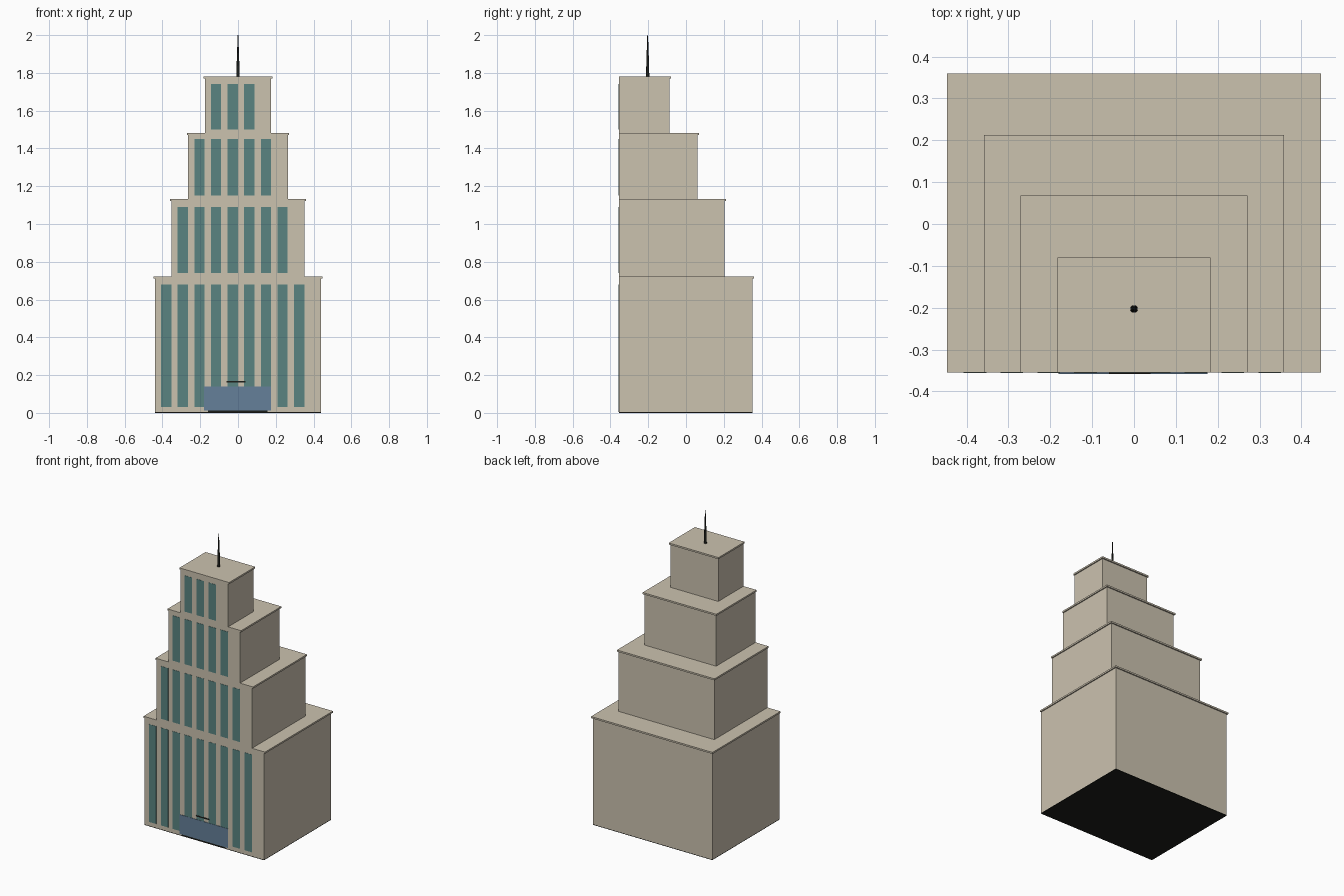
import bpy

if "Cube" in bpy.data.objects:
    bpy.data.objects.remove(bpy.data.objects["Cube"])

FRONT = -0.355


def material(name, rgb):
    m = bpy.data.materials.new(name)
    m.diffuse_color = (*rgb, 1)
    m.use_nodes = True
    m.node_tree.nodes["Principled BSDF"].inputs["Base Color"].default_value = m.diffuse_color
    return m


STONE = material("beige stone", (0.60, 0.54, 0.43))
GLASS = material("teal glass", (0.10, 0.23, 0.22))
BLUE = material("blue entrance", (0.13, 0.215, 0.32))
DARK = material("near black", (0.012, 0.013, 0.010))


def box(name, x0, x1, y0, y1, z0, z1, mat):
    bpy.ops.mesh.primitive_cube_add(
        size=1, location=((x0 + x1) / 2, (y0 + y1) / 2, (z0 + z1) / 2))
    ob = bpy.context.object
    ob.name = name
    ob.scale = (x1 - x0, y1 - y0, z1 - z0)
    bpy.ops.object.transform_apply(location=False, rotation=False, scale=True)
    ob.data.materials.append(mat)
    return ob


def cone(name, r0, r1, z0, z1):
    bpy.ops.mesh.primitive_cone_add(
        vertices=12, radius1=r0, radius2=r1, depth=z1 - z0,
        location=(0, -0.203, (z0 + z1) / 2))
    ob = bpy.context.object
    ob.name = name
    ob.data.materials.append(DARK)
    bpy.ops.object.shade_smooth_by_angle()


# Stepped tiers: half width, back y, bottom, roof top, window count, window bottom/top
tiers = [
    (0.440, 0.352, 0.004, 0.722, 9, 0.03, 0.68),
    (0.352, 0.205, 0.722, 1.132, 7, 0.74, 1.09),
    (0.264, 0.060, 1.132, 1.483, 5, 1.15, 1.45),
    (0.176, -0.088, 1.483, 1.780, 3, 1.50, 1.74),
]
for t, (w, back, z0, z1, count, g0, g1) in enumerate(tiers, 1):
    box(f"tier_{t}_body", -w, w, FRONT, back, z0, z1 - 0.011, STONE)
    # Roof slab overhanging the sides and back
    box(f"tier_{t}_roof", -w - 0.007, w + 0.007, FRONT, back + 0.008,
        z1 - 0.011, z1, STONE)
    # Tall window strips
    for i in range(count):
        x = -w + 0.033 + 0.088 * i
        box(f"tier_{t}_window_{i + 1}", x, x + 0.054, FRONT - 0.0015,
            FRONT + 0.001, g0, g1, GLASS)

# Dark base under the building
box("base_plate", -0.44, 0.44, FRONT, 0.352, 0, 0.004, DARK)

# Entrance panel, threshold and plain sign bar
box("entrance", -0.18, 0.176, FRONT - 0.003, FRONT + 0.001, 0.012, 0.14, BLUE)
box("threshold", -0.16, 0.157, FRONT - 0.003, FRONT + 0.001, 0.004, 0.012, DARK)
box("sign_bar", -0.06, 0.04, FRONT - 0.003, FRONT + 0.001, 0.160, 0.168, DARK)

# Roof mast in two tapering lengths
cone("mast_lower", 0.009, 0.005, 1.779, 1.92)
cone("mast_tip", 0.0045, 0.002, 1.92, 2.0)
